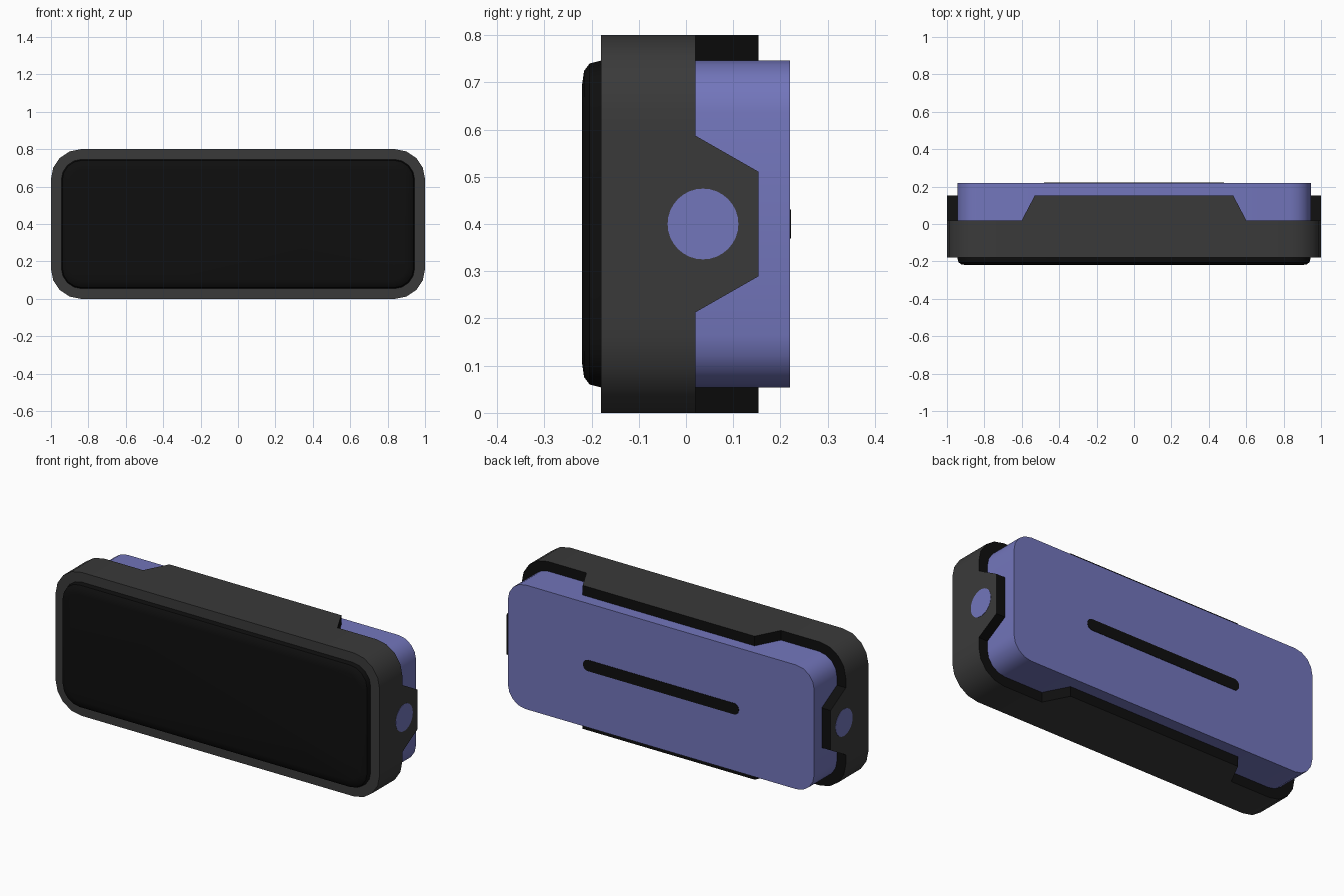
import bpy, bmesh, math

if "Cube" in bpy.data.objects:
    bpy.data.objects.remove(bpy.data.objects["Cube"])

def material(name, rgb):
    m = bpy.data.materials.new(name)
    m.diffuse_color = (*rgb, 1)
    m.use_nodes = True
    m.node_tree.nodes["Principled BSDF"].inputs["Base Color"].default_value = m.diffuse_color
    return m

GREY = material("dark grey", (0.042, 0.042, 0.042))
BLACK = material("black", (0.0045, 0.0045, 0.0045))
VIOLET = material("violet", (0.17, 0.18, 0.50))
MID = 0.4  # height of the centre line

def rounded(hx, hz, r, xs=(), zs=(), seg=4):
    """Counter-clockwise rounded rectangle, with extra points along its sides."""
    pts = []
    sides = [[(x, hz) for x in sorted(xs, reverse=True)],
             [(-hx, z) for z in sorted(zs, reverse=True)],
             [(x, -hz) for x in sorted(xs)],
             [(hx, z) for z in sorted(zs)]]
    corners = [(1, 1), (-1, 1), (-1, -1), (1, -1)]
    for k, (sx, sz) in enumerate(corners):
        for i in range(seg + 1):
            a = math.pi / 2 * (k + i / seg)
            pts.append((sx * (hx - r) + r * math.cos(a),
                        sz * (hz - r) + r * math.sin(a)))
        pts += sides[k]
    return pts

def build(name, loops, mats, strip_mats, closed=False):
    """Loft through loops; either join last to first or cap both ends."""
    bm = bmesh.new()
    rows = [[bm.verts.new((x, y, z + MID)) for x, y, z in loop] for loop in loops]
    n = len(rows[0])
    for j in range(len(rows) if closed else len(rows) - 1):
        a, b = rows[j], rows[(j + 1) % len(rows)]
        for i in range(n):
            k = (i + 1) % n
            f = bm.faces.new((a[i], a[k], b[k], b[i]))
            f.material_index = strip_mats[j]
    if not closed:
        bm.faces.new(rows[0])
        bm.faces.new(rows[-1])
    bmesh.ops.recalc_face_normals(bm, faces=bm.faces)
    me = bpy.data.meshes.new(name)
    bm.to_mesh(me)
    bm.free()
    for m in mats:
        me.materials.append(m)
    ob = bpy.data.objects.new(name, me)
    bpy.context.collection.objects.link(ob)
    bpy.ops.object.select_all(action='DESELECT')
    ob.select_set(True)
    bpy.context.view_layer.objects.active = ob
    bpy.ops.object.shade_smooth_by_angle(angle=math.radians(30))
    return ob

# Frame: band with raised tabs in the middle of each side, black on its rear edge
XS = (-0.6, -0.53, 0.53, 0.6)
ZS = (-0.187, -0.111, 0.111, 0.187)
outer = rounded(1.0, 0.4, 0.16, XS, ZS)
inner = rounded(0.945, 0.346, 0.11, XS, ZS)
rear = [0.153 if (abs(z) > 0.39 and abs(x) < 0.55) or (abs(x) > 0.99 and abs(z) < 0.12)
        else 0.02 for x, z in outer]
build("frame", [
    [(x, -0.18, z) for x, z in outer],
    [(x, y, z) for (x, z), y in zip(outer, rear)],
    [(x, y, z) for (x, z), y in zip(inner, rear)],
    [(x, -0.18, z) for x, z in inner]],
    [GREY, BLACK], [0, 1, 1, 0], closed=True)

# Body: rounded block held inside the frame
def slab(name, sections, mat, hx=0.945, hz=0.346, r=0.11, seg=4):
    loops = [[(x, y, z) for x, z in rounded(hx - d, hz - d, r - d, seg=seg)]
             for d, y in sections]
    return build(name, loops, [mat], [0] * len(loops))

slab("body", [(0, -0.17), (0, 0.22)], VIOLET)

# Front pad with softly rounded edge
slab("front_pad", [(0, -0.175), (0, -0.18), (0.006, -0.204), (0.022, -0.216), (0.05, -0.22)], BLACK)

# Thin slot plate on the back
slab("back_slot", [(0, 0.216), (0, 0.222)], BLACK, hx=0.48, hz=0.031, r=0.03, seg=6)

# Round pin ends on both sides
for side, label in ((-1, "left"), (1, "right")):
    ring = [(0.036 + 0.075 * math.cos(a), 0.075 * math.sin(a))
            for a in (2 * math.pi * i / 32 for i in range(32))]
    build(label + "_pin", [[(side * x, y, z) for y, z in ring] for x in (0.996, 1.001)],
          [VIOLET], [0])
